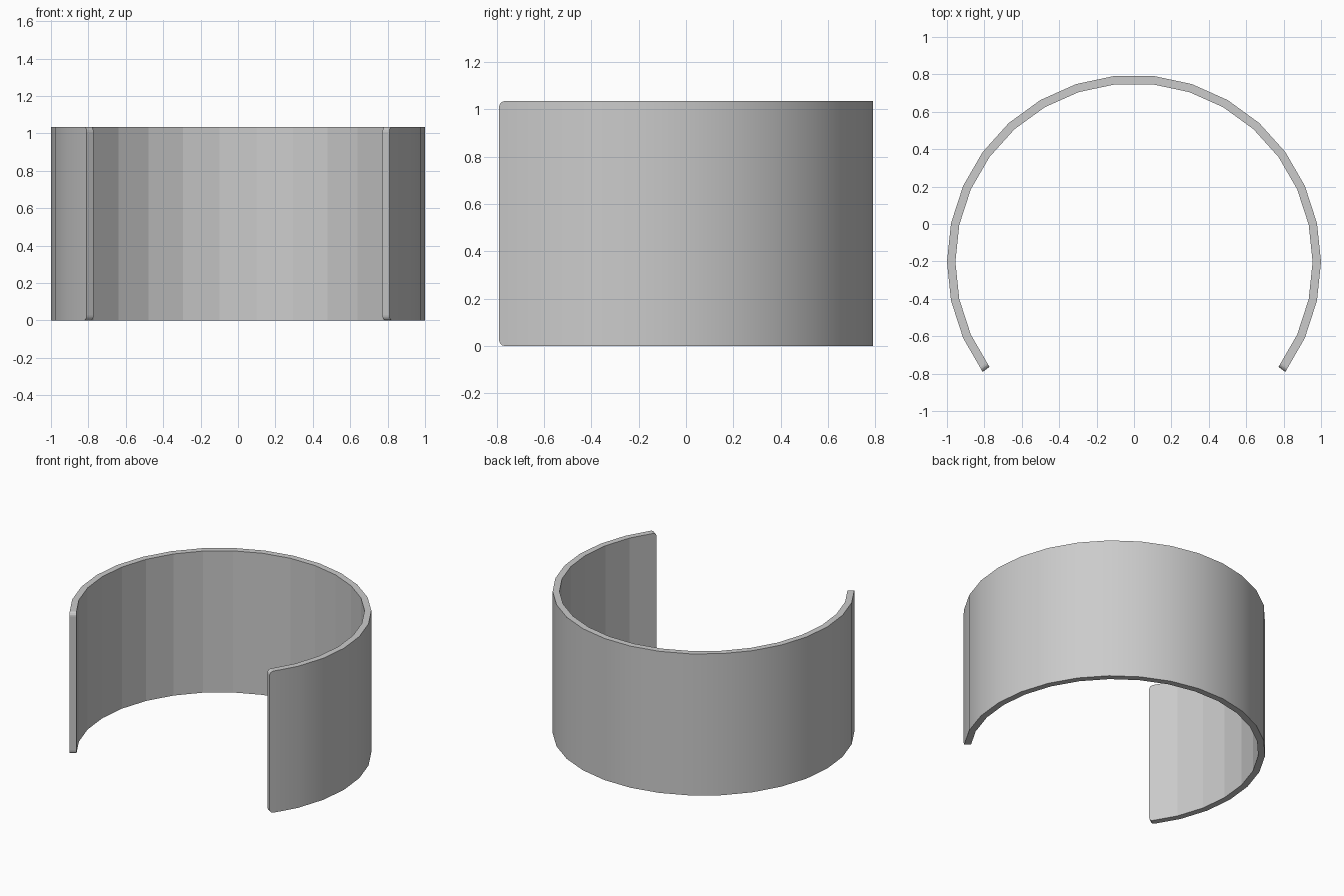
import bpy, bmesh
from math import sin, cos, radians
from mathutils import Vector

if "Cube" in bpy.data.objects:
    bpy.data.objects.remove(bpy.data.objects["Cube"])

R_OUT, R_IN, HEIGHT, Y0 = 1.0, 0.955, 1.035, -0.203
STEP, END = 12, 126          # degrees per facet, half opening angle
CORNER = 0.027               # rounded tip radius


def ring(deg):
    a = radians(deg)
    return Vector((sin(a), cos(a), 0))


# Half of the columns: (unit direction, vertical inset)
half = [(ring(d), 0.0) for d in range(6, END, STEP)]
p, q = ring(END - STEP), ring(END)
chord = (q - p).length
for a in (0, 22.5, 45, 67.5, 90):
    d = CORNER * (1 - sin(radians(a)))
    half.append((q.lerp(p, d / chord), CORNER * (1 - cos(radians(a)))))

# Mirror to the other side for the full open band
mirrored = [(Vector((-v.x, v.y, 0)), i) for v, i in reversed(half)]
columns = mirrored + half

bm = bmesh.new()
rows = []
for v, inset in columns:
    loop = []
    for r, z in ((R_OUT, inset), (R_OUT, HEIGHT - inset),
                 (R_IN, HEIGHT - inset), (R_IN, inset)):
        loop.append(bm.verts.new((v.x * r, v.y * r + Y0, z)))
    rows.append(loop)

# Skin: outer wall smooth, inner wall and rims flat
for a, b in zip(rows, rows[1:]):
    for k in range(4):
        n = (k + 1) % 4
        f = bm.faces.new((a[k], a[n], b[n], b[k]))
        f.smooth = (k == 0)
bm.faces.new(rows[0])
bm.faces.new(rows[-1])
bmesh.ops.recalc_face_normals(bm, faces=bm.faces)

mesh = bpy.data.meshes.new("open_cuff_band")
bm.to_mesh(mesh)
bm.free()
band = bpy.data.objects.new("open_cuff_band", mesh)
bpy.context.collection.objects.link(band)
